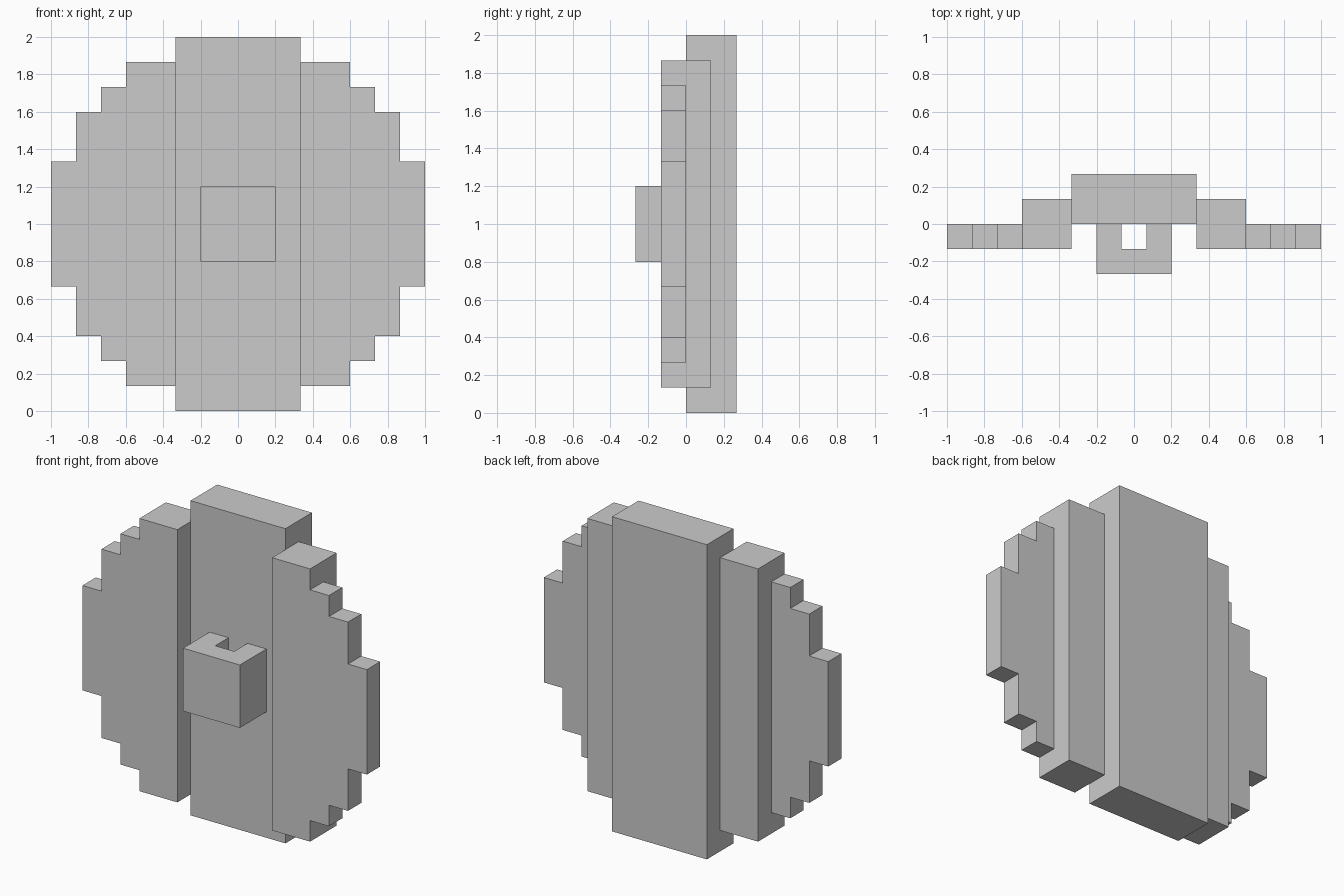
import bpy, bmesh
from mathutils import Vector

if "Cube" in bpy.data.objects:
    bpy.data.objects.remove(bpy.data.objects["Cube"])

U = 2 / 15  # the model sits on a 15-step grid


def prism(name, profile, start, sweep, mirror=False):
    """Extrude a closed profile (grid units) along sweep; optionally mirror across x."""
    bm = bmesh.new()
    face = bm.faces.new([bm.verts.new(start(a, b) * U) for a, b in profile])
    ext = bmesh.ops.extrude_face_region(bm, geom=[face])
    moved = [v for v in ext["geom"] if isinstance(v, bmesh.types.BMVert)]
    bmesh.ops.translate(bm, verts=moved, vec=Vector(sweep) * U)
    bmesh.ops.recalc_face_normals(bm, faces=bm.faces)
    mesh = bpy.data.meshes.new(name)
    bm.to_mesh(mesh)
    bm.free()
    ob = bpy.data.objects.new(name, mesh)
    bpy.context.collection.objects.link(ob)
    if mirror:
        mod = ob.modifiers.new("Mirror", 'MIRROR')
        mod.use_mirror_merge = False
    return ob


def plan(z):
    return lambda x, y: Vector((x, y, z))


def rect(x0, x1, y0, y1):
    return [(x0, y0), (x1, y0), (x1, y1), (x0, y1)]


# Tall centre board, set furthest back
prism("centre_board", rect(-2.5, 2.5, 0, 2), plan(0), (0, 0, 15))

# Thick boards either side of the centre
prism("side_boards", rect(2.5, 4.5, -1, 1), plan(1), (0, 0, 13), mirror=True)

# Thin outer rims with a stepped round outline: (outer x, half height)
upper, x = [], 4.5
for outer, half in [(5.5, 5.5), (6.5, 4.5), (7.5, 2.5)]:
    upper += [(x, half), (outer, half)]
    x = outer
outline = upper + [(x, -h) for x, h in reversed(upper)]
prism("stepped_rims", outline, lambda x, z: Vector((x, -1, z + 7.5)), (0, 1, 0), mirror=True)

# U-shaped grip with a slot against the centre board
grip = [(-1.5, 0), (-1.5, -2), (1.5, -2), (1.5, 0), (0.5, 0), (0.5, -1), (-0.5, -1), (-0.5, 0)]
prism("grip", grip, plan(6), (0, 0, 3))
